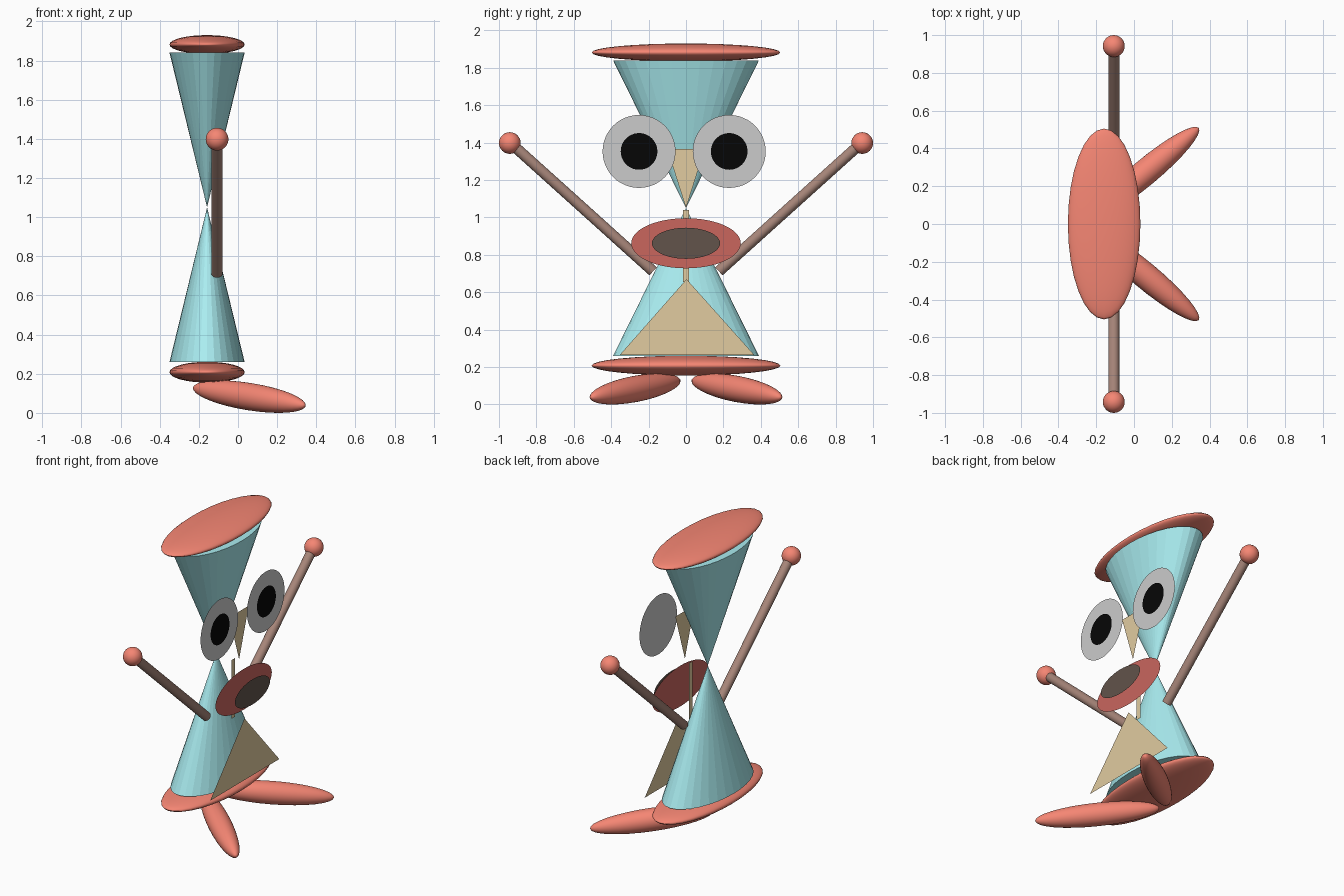
import bpy, math
from mathutils import Vector

if "Cube" in bpy.data.objects:
    bpy.data.objects.remove(bpy.data.objects["Cube"])


def material(name, r, g, b):
    m = bpy.data.materials.new(name)
    m.diffuse_color = tuple((c / 255) ** 2.2 for c in (r, g, b)) + (1,)
    m.use_nodes = True
    m.node_tree.nodes["Principled BSDF"].inputs["Base Color"].default_value = m.diffuse_color
    return m


TEAL = material("teal", 168, 236, 240)
CORAL = material("coral", 245, 133, 115)
BROWN = material("brown", 165, 132, 120)
TAN = material("tan", 224, 202, 158)
RED = material("red", 200, 102, 94)
DARK = material("dark", 98, 84, 76)
BLACK = material("black", 14, 14, 14)

CX = -0.158     # body axis
ARM_X = -0.107  # plane of the arms


def finish(name, mat, smooth=False):
    ob = bpy.context.object
    ob.name = name
    if mat:
        ob.data.materials.append(mat)
    if smooth:
        bpy.ops.object.shade_smooth_by_angle(angle=math.radians(40))
    return ob


def ellipsoid(name, loc, radii, mat, axis=None):
    bpy.ops.mesh.primitive_uv_sphere_add(segments=32, ring_count=16, location=loc)
    ob = finish(name, mat, True)
    ob.scale = radii
    if axis:  # point the local z axis along the given direction
        ob.rotation_euler = Vector(axis).to_track_quat('Z', 'Y').to_euler()
    return ob


def cone(name, z, flip):
    bpy.ops.mesh.primitive_cone_add(vertices=32, radius1=1, radius2=0, depth=0.79,
                                    location=(CX, 0, z),
                                    rotation=(math.pi if flip else 0, 0, 0))
    finish(name, TEAL).scale = (0.192, 0.39, 1)


def rod(name, a, b, r, mat):
    a, b = Vector(a), Vector(b)
    bpy.ops.mesh.primitive_cylinder_add(vertices=24, radius=r, depth=(b - a).length,
                                        location=(a + b) / 2,
                                        rotation=(b - a).to_track_quat('Z', 'Y').to_euler())
    finish(name, mat, True)


def plate(name, x, pts, mat):
    """Flat face in a plane of constant x, facing +x; pts are (y, z)."""
    me = bpy.data.meshes.new(name)
    me.from_pydata([(x, y, z) for y, z in pts], [], [range(len(pts))])
    ob = bpy.data.objects.new(name, me)
    bpy.context.collection.objects.link(ob)
    if mat:
        me.materials.append(mat)


def disc(name, x, y, z, ry, rz, mat, n=48):
    t = [2 * math.pi * i / n for i in range(n)]
    plate(name, x, [(y + ry * math.cos(a), z + rz * math.sin(a)) for a in t], mat)


# hourglass body with oval caps
cone("lower_body", 0.26 + 0.395, False)
cone("upper_body", 1.84 - 0.395, True)
ellipsoid("bottom_cap", (CX, 0, 0.208), (0.192, 0.505, 0.053), CORAL)
ellipsoid("top_cap", (CX, 0, 1.882), (0.192, 0.505, 0.048), CORAL)

# arms, hands and feet on both sides
for side, s in (("left", -1), ("right", 1)):
    rod(side + "_arm", (ARM_X, s * 0.176, 0.712), (ARM_X, s * 0.94, 1.4), 0.029, BROWN)
    ellipsoid(side + "_hand", (ARM_X, s * 0.942, 1.398), (0.058,) * 3, CORAL)
    ellipsoid(side + "_foot", (0.058, s * 0.272, 0.083), (0.07, 0.07, 0.373), CORAL,
              axis=(0.763, s * 0.635, -0.122))

# eyes
for side, y in (("left", -0.251), ("right", 0.231)):
    disc(side + "_eye", 0.04, y, 1.353, 0.195, 0.195, None)
    disc(side + "_pupil", 0.045, y, 1.353, 0.098, 0.098, BLACK)

# nose, mouth, strip and bib
plate("nose", 0.008, [(-0.1, 1.365), (0, 1.05), (0.1, 1.365)], TAN)
disc("lips", 0.041, 0, 0.862, 0.293, 0.134, RED)
disc("mouth", 0.105, 0, 0.862, 0.182, 0.083, DARK)
plate("strip", -0.035, [(-0.017, 0.655), (0.017, 0.655), (0.017, 1.04), (-0.017, 1.04)], TAN)
plate("bib", 0.045, [(-0.354, 0.265), (0.365, 0.265), (0.003, 0.67)], TAN)
